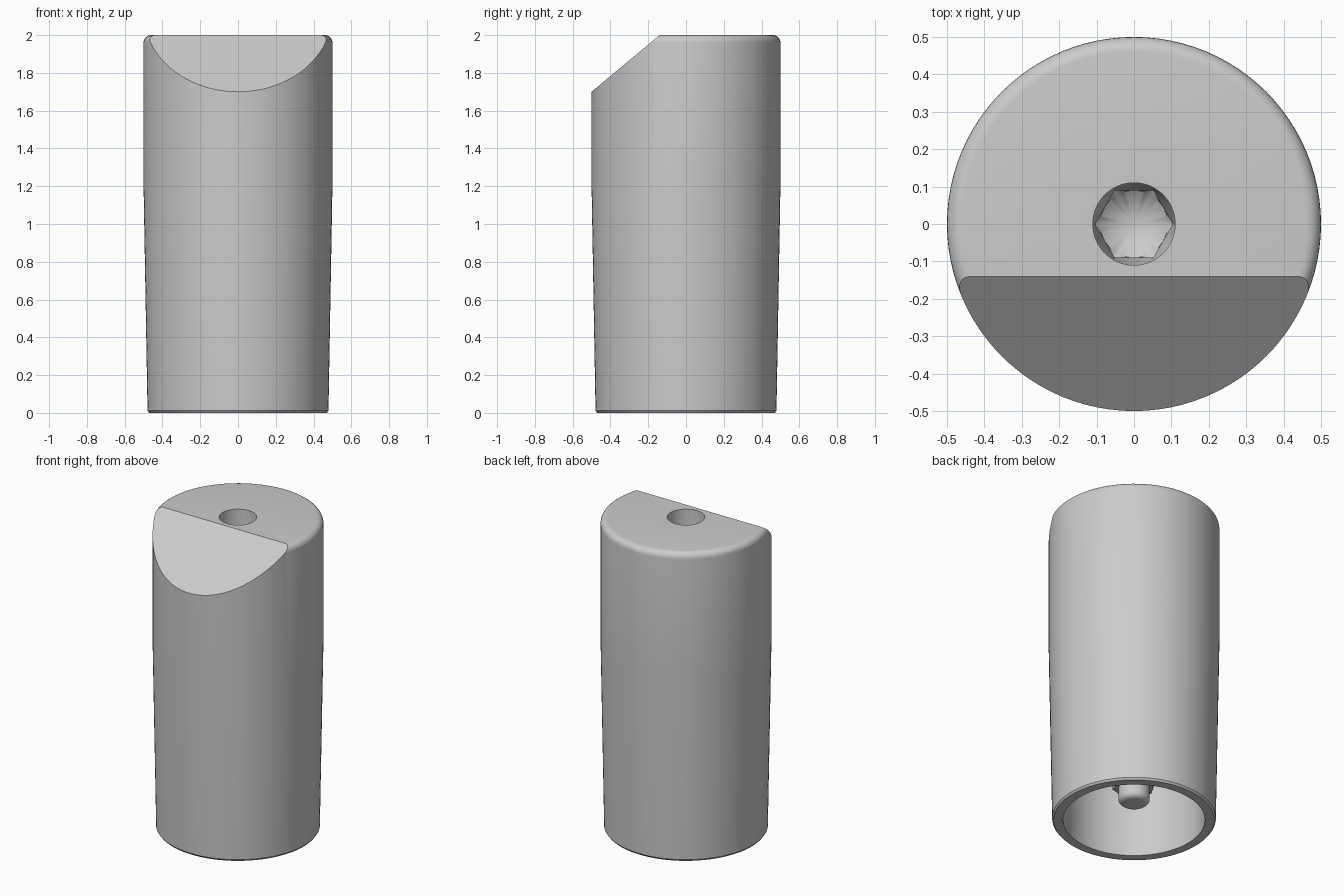
import bpy, bmesh
from math import sin, cos, pi, radians

cube = bpy.data.objects.get("Cube")
if cube:
    bpy.data.objects.remove(cube, do_unlink=True)

grey = bpy.data.materials.new("plain grey")
grey.use_nodes = True
colour = (0.6, 0.6, 0.6, 1)
grey.diffuse_color = colour
grey.node_tree.nodes["Principled BSDF"].inputs["Base Color"].default_value = colour

SIDES = 96


def circle(radius):
    return lambda a: radius


def hexagon(flat):
    # corners lie on the x axis
    return lambda a: flat / cos((a % (pi / 3)) - pi / 6)


def loft(bm, rings):
    """Skin a stack of (radius function, height) rings; None closes to a point."""
    previous = None
    for radius, z in rings:
        if radius is None:
            loop = [bm.verts.new((0, 0, z))] * SIDES
        else:
            loop = []
            for i in range(SIDES):
                a = 2 * pi * i / SIDES
                loop.append(bm.verts.new((radius(a) * cos(a), radius(a) * sin(a), z)))
        if previous:
            for i in range(SIDES):
                j = (i + 1) % SIDES
                corners = [previous[i], previous[j], loop[j], loop[i]]
                bm.faces.new(list(dict.fromkeys(corners)))
        previous = loop


def finish(bm, name):
    bmesh.ops.recalc_face_normals(bm, faces=bm.faces)
    mesh = bpy.data.meshes.new(name)
    bm.to_mesh(mesh)
    bm.free()
    mesh.materials.append(grey)
    obj = bpy.data.objects.new(name, mesh)
    bpy.context.collection.objects.link(obj)
    bpy.ops.object.select_all(action="DESELECT")
    obj.select_set(True)
    bpy.context.view_layer.objects.active = obj
    bpy.ops.object.shade_smooth_by_angle(angle=radians(28))


def fillet(r, z, size, start, steps=6):
    """Quarter-round profile points about a centre, turning clockwise."""
    angles = [start - pi / 2 * k / steps for k in range(steps + 1)]
    return [(circle(r + size * cos(a)), z + size * sin(a)) for a in angles]


# Sleeve: socket well, top, tapered outside, open underside and cavity
bm = bmesh.new()
well = [(None, 1.4), (circle(0.09), 1.47), (hexagon(0.09), 1.48), (hexagon(0.09), 1.57),
        (circle(0.11), 1.62), (circle(0.11), 2)]
outside = fillet(0.46, 1.96, 0.04, pi / 2) + [(circle(0.5), 1.2), (circle(0.479), 0.012)]
cavity = [(circle(0.47), 0), (circle(0.415), 0), (circle(0.4), 1.2), (None, 1.2)]
loft(bm, well + outside + cavity)

# Sloping flat across the top front
geometry = bm.verts[:] + bm.edges[:] + bm.faces[:]
cut = bmesh.ops.bisect_plane(bm, geom=geometry, plane_co=(0, -0.5, 1.7),
                             plane_no=(0, -0.3, 0.36), clear_outer=True)
rim = [e for e in cut["geom_cut"] if isinstance(e, bmesh.types.BMEdge)]
bmesh.ops.holes_fill(bm, edges=rim, sides=0)
finish(bm, "sleeve")

# Bolt hanging inside the cavity, with a rounded tip
bm = bmesh.new()
loft(bm, [(None, 1.21), (circle(0.092), 1.21)] + fillet(0.057, 0.145, 0.035, 0) + [(None, 0.11)])
finish(bm, "bolt")

# Hexagonal nut on the bolt
bm = bmesh.new()
loft(bm, [(None, 0.34), (hexagon(0.115), 0.34), (hexagon(0.115), 0.23),
          (circle(0.112), 0.215), (None, 0.215)])
finish(bm, "nut")
